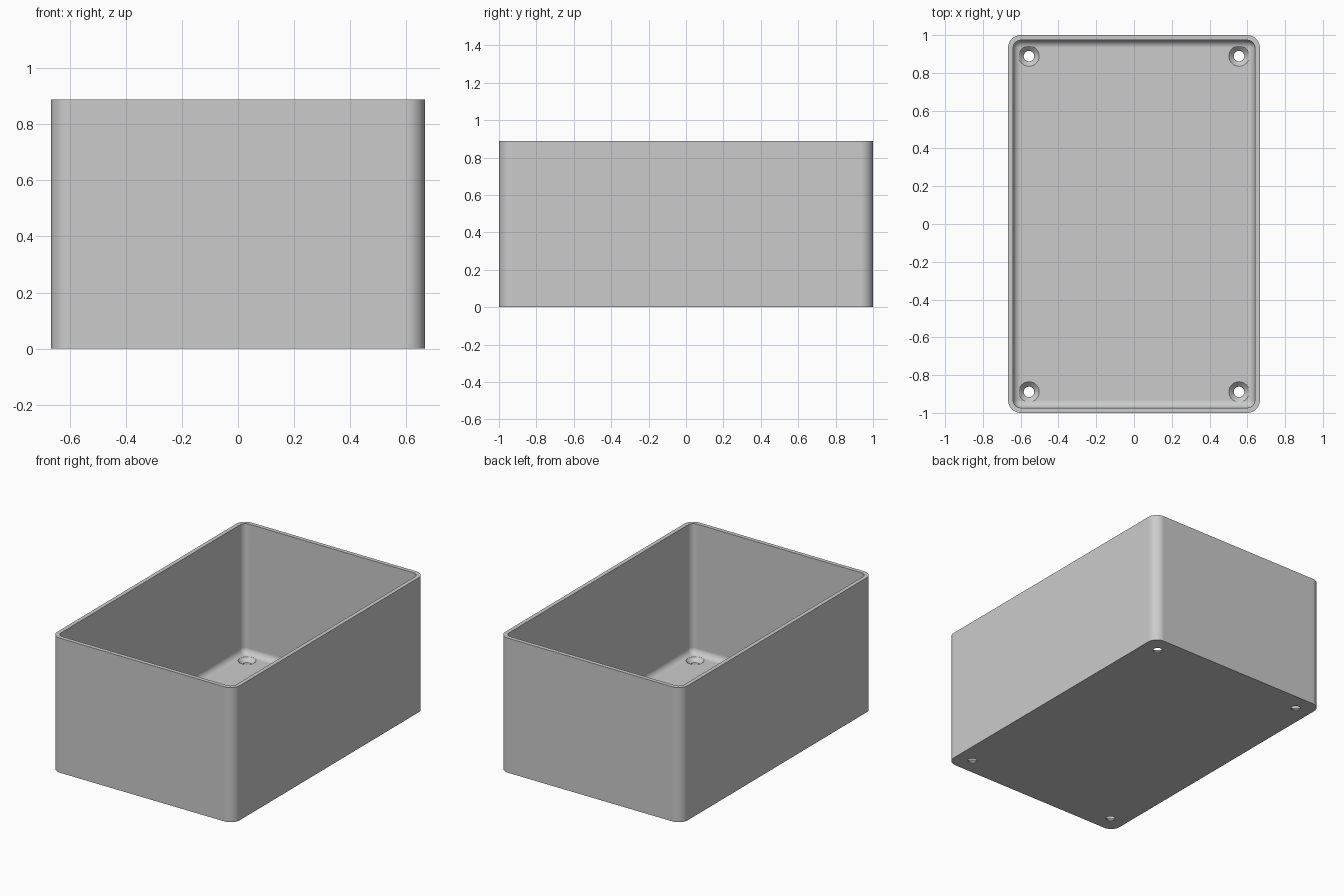
import bpy, bmesh, math

old = bpy.data.objects.get("Cube")
if old:
    bpy.data.objects.remove(old, do_unlink=True)

HX, HY, HEIGHT = 2 / 3, 1.0, 0.889      # outer half sizes and height
RADIUS, WALL, FLOOR = 0.067, 0.027, 0.031
FILLET = RADIUS - WALL
HOLE, SINK = 0.028, 0.054               # screw hole and countersink radii
SEGS = 12

grey = bpy.data.materials.new("light grey plastic")
grey.use_nodes = True
colour = (0.6, 0.6, 0.6, 1)
grey.diffuse_color = colour
grey.node_tree.nodes["Principled BSDF"].inputs["Base Color"].default_value = colour


def make_object(name, bm):
    bmesh.ops.recalc_face_normals(bm, faces=bm.faces)
    mesh = bpy.data.meshes.new(name)
    bm.to_mesh(mesh)
    bm.free()
    mesh.materials.append(grey)
    obj = bpy.data.objects.new(name, mesh)
    bpy.context.collection.objects.link(obj)
    return obj


def loft(bm, rings):
    """Skin a list of equal point rings and cap both ends."""
    loops = [[bm.verts.new(p) for p in ring] for ring in rings]
    for a, b in zip(loops, loops[1:]):
        for i in range(len(a)):
            j = (i + 1) % len(a)
            bm.faces.new((a[i], a[j], b[j], b[i]))
    bm.faces.new(loops[0])
    bm.faces.new(loops[-1])


def rounded_rect(inset, z):
    r = max(RADIUS - inset, 0.002)
    points = []
    for k, (sx, sy) in enumerate(((1, 1), (-1, 1), (-1, -1), (1, -1))):
        for i in range(SEGS + 1):
            a = math.pi / 2 * (k + i / SEGS)
            points.append((sx * (HX - inset - r) + r * math.cos(a),
                           sy * (HY - inset - r) + r * math.sin(a), z))
    return points


def circle(cx, cy, r, z, n=32):
    return [(cx + r * math.cos(math.tau * i / n),
             cy + r * math.sin(math.tau * i / n), z) for i in range(n)]


# Open tray: outer wall, rim, inner wall, floor fillet
rings = [rounded_rect(0, 0), rounded_rect(0, HEIGHT), rounded_rect(WALL, HEIGHT)]
for i in range(SEGS + 1):
    a = math.pi / 2 * i / SEGS
    rings.append(rounded_rect(WALL + FILLET * (1 - math.cos(a)),
                              FLOOR + FILLET * (1 - math.sin(a))))
bm = bmesh.new()
loft(bm, rings)
box = make_object("open_box", bm)

# Countersunk screw holes in the floor corners
bm = bmesh.new()
for sx in (-1, 1):
    for sy in (-1, 1):
        cx, cy = sx * 0.556, sy * 0.889
        loft(bm, [circle(cx, cy, HOLE, -0.05), circle(cx, cy, HOLE, FLOOR - SINK + HOLE),
                  circle(cx, cy, SINK, FLOOR), circle(cx, cy, SINK, FLOOR + 0.05)])
cutter = make_object("screw_hole_cutter", bm)
cutter.hide_render = True
cut = box.modifiers.new("screw holes", "BOOLEAN")
cut.operation, cut.solver, cut.object = "DIFFERENCE", "EXACT", cutter

# Bake the cut so that its edges can be shaded sharp
graph = bpy.context.evaluated_depsgraph_get()
box.data = bpy.data.meshes.new_from_object(box.evaluated_get(graph))
box.modifiers.clear()
bpy.data.objects.remove(cutter, do_unlink=True)

bpy.ops.object.select_all(action="DESELECT")
box.select_set(True)
bpy.context.view_layer.objects.active = box
bpy.ops.object.shade_smooth_by_angle(angle=math.radians(30))
weighted = box.modifiers.new("weighted normals", "WEIGHTED_NORMAL")
weighted.keep_sharp = True
